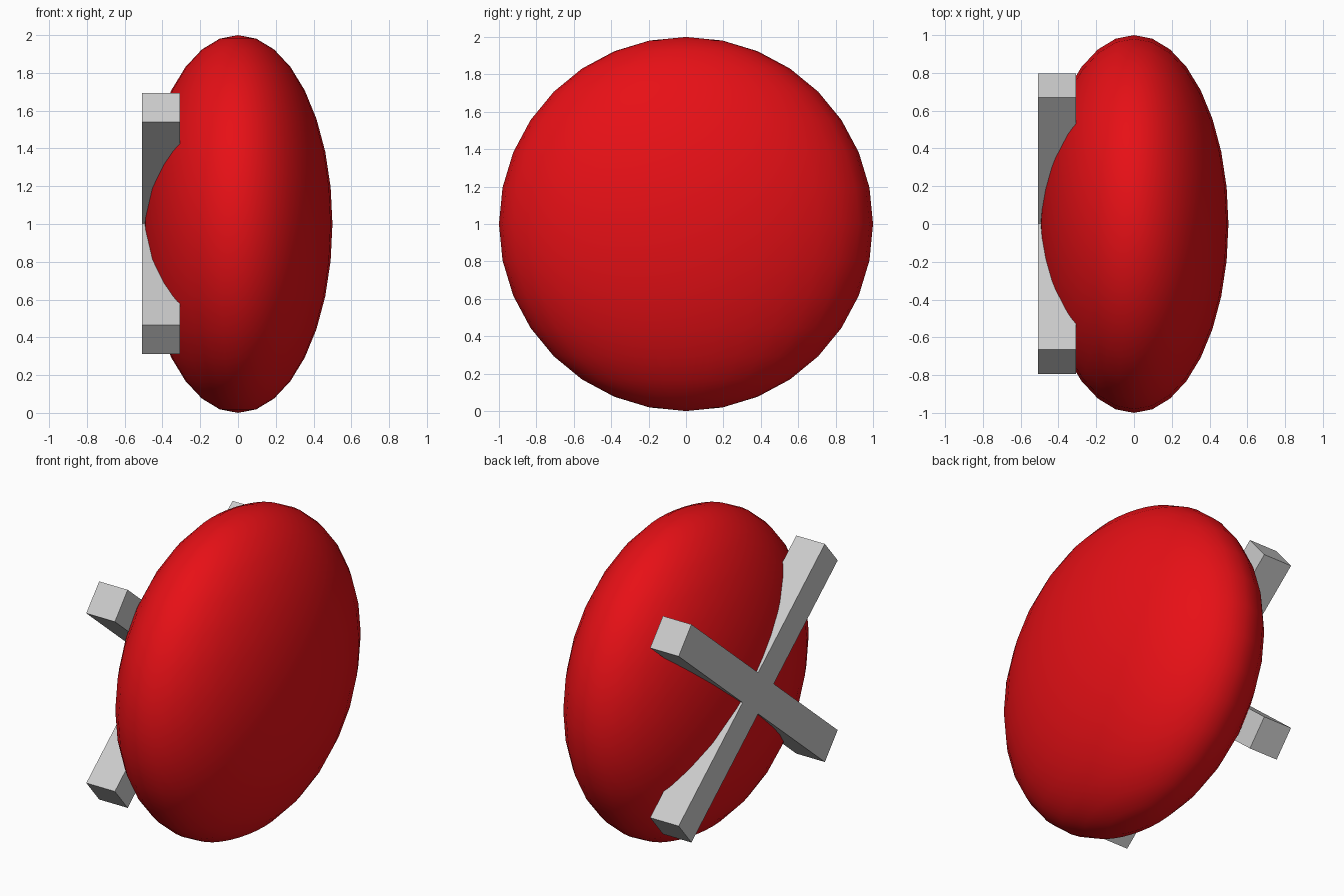
import bpy
from math import radians

if "Cube" in bpy.data.objects:
    bpy.data.objects.remove(bpy.data.objects["Cube"])

# Red domed disc: a sphere flattened along x
bpy.ops.mesh.primitive_uv_sphere_add(segments=32, ring_count=16, radius=1, location=(0, 0, 1))
disc = bpy.context.object
disc.name = "shield_disc"
disc.scale = (0.5, 1, 1)
bpy.ops.object.transform_apply(location=False, rotation=False, scale=True)
bpy.ops.object.shade_smooth()
red = bpy.data.materials.new("red")
red.diffuse_color = (0.8, 0.005, 0.008, 1)
red.use_nodes = True
red.node_tree.nodes["Principled BSDF"].inputs["Base Color"].default_value = red.diffuse_color
disc.data.materials.append(red)

# Two crossed grip bars on the back (-x side)
for side, name in ((1, "cross_bar_a"), (-1, "cross_bar_b")):
    bpy.ops.mesh.primitive_cube_add(size=1, location=(-0.407, 0.002, 1.002),
                                    rotation=(side * radians(40), 0, 0))
    bar = bpy.context.object
    bar.name = name
    bar.scale = (0.2, 1.91, 0.2)
